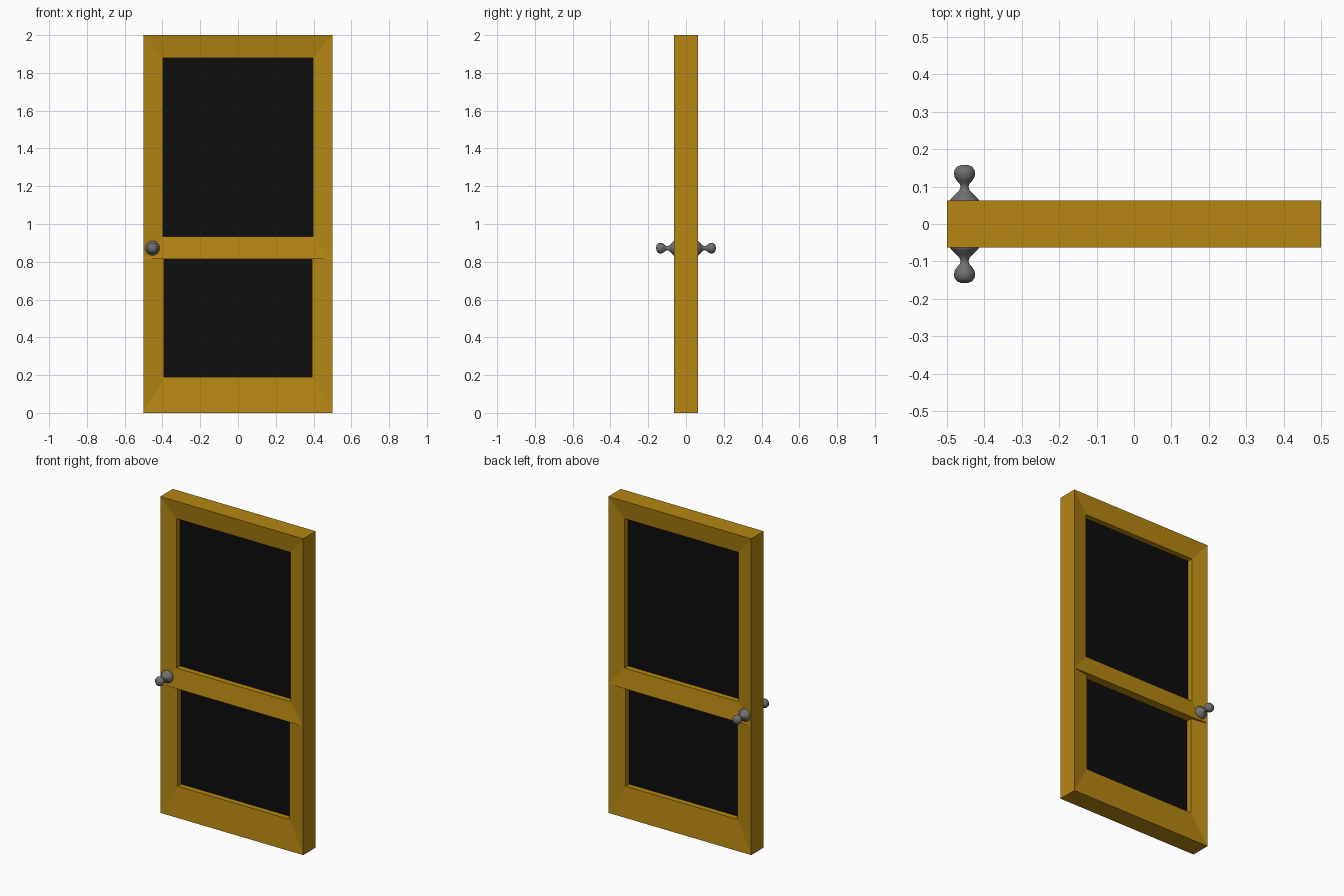
import bpy, bmesh, math
from mathutils import Vector

if "Cube" in bpy.data.objects:
    bpy.data.objects.remove(bpy.data.objects["Cube"])

HALF = 0.0625      # half door thickness
LIP = HALF - 0.018  # depth of the bevelled inner edge
PANEL = 0.009      # half panel thickness


def material(name, color):
    m = bpy.data.materials.new(name)
    m.diffuse_color = (*color, 1)
    m.use_nodes = True
    m.node_tree.nodes["Principled BSDF"].inputs["Base Color"].default_value = m.diffuse_color
    return m


def finish(name, bm, mat, mirror=True):
    mesh = bpy.data.meshes.new(name)
    bm.to_mesh(mesh)
    bm.free()
    ob = bpy.data.objects.new(name, mesh)
    bpy.context.collection.objects.link(ob)
    mesh.materials.append(mat)
    if mirror:
        mod = ob.modifiers.new("front_to_back", 'MIRROR')
        mod.use_axis = (False, True, False)
        mod.use_clip = True
    return ob


def mitred_frame(name, outer, inner, closed, mat):
    """Front half of a sloped frame: outer side, slope, inner side."""
    bm = bmesh.new()
    stages = [(outer, 0), (outer, -HALF), (inner, -LIP), (inner, 0)]
    rows = [[bm.verts.new((x, y, z)) for x, z in pts] for pts, y in stages]
    n = len(outer)
    for a, b in zip(rows, rows[1:]):
        for i in range(n if closed else n - 1):
            j = (i + 1) % n
            bm.faces.new((a[i], a[j], b[j], b[i]))
    return finish(name, bm, mat)


def panel(name, half_width, z0, z1, mat):
    bm = bmesh.new()
    bmesh.ops.create_cube(bm, size=1)
    bmesh.ops.scale(bm, vec=(2 * half_width, 2 * PANEL, z1 - z0), verts=bm.verts)
    bmesh.ops.translate(bm, vec=(0, 0, (z0 + z1) / 2), verts=bm.verts)
    return finish(name, bm, mat, mirror=False)


wood = material("wood", (0.46, 0.24, 0.006))
black = material("black_panel", (0.004, 0.004, 0.004))
metal = material("dark_metal", (0.16, 0.16, 0.16))

# Upper frame with the middle rail, and the U-shaped lower frame
mitred_frame("upper_frame",
             [(-0.5, 0.815), (0.5, 0.815), (0.5, 2), (-0.5, 2)],
             [(-0.398, 0.935), (0.398, 0.935), (0.398, 1.88), (-0.398, 1.88)],
             True, wood)
mitred_frame("lower_frame",
             [(-0.5, 0.815), (-0.5, 0), (0.5, 0), (0.5, 0.815)],
             [(-0.392, 0.815), (-0.392, 0.19), (0.392, 0.19), (0.392, 0.815)],
             False, wood)

# Dark panels
panel("upper_panel", 0.398, 0.935, 1.88, black)
panel("lower_panel", 0.392, 0.19, 0.815, black)

# Lathed knob on both sides: (radius, distance from door centre)
profile = [(0, 0.046), (0.036, 0.046), (0.0385, 0.055), (0.0385, 0.064),
           (0.035, 0.069), (0.024, 0.079), (0.014, 0.090), (0.0105, 0.099),
           (0.0125, 0.106), (0.020, 0.115), (0.026, 0.124), (0.0285, 0.135),
           (0.0265, 0.145), (0.020, 0.153), (0.011, 0.157), (0, 0.158)]
cx, cz = -0.453, 0.872
bm = bmesh.new()
verts = [bm.verts.new((cx + r, -y, cz)) for r, y in profile]
edges = [bm.edges.new(p) for p in zip(verts, verts[1:])]
bmesh.ops.spin(bm, geom=verts + edges, cent=(cx, 0, cz), axis=(0, 1, 0),
               angle=math.tau, steps=32)
bmesh.ops.remove_doubles(bm, verts=bm.verts, dist=1e-5)
bmesh.ops.recalc_face_normals(bm, faces=bm.faces)
knob = finish("door_knobs", bm, metal)
bpy.context.view_layer.objects.active = knob
knob.select_set(True)
bpy.ops.object.shade_smooth_by_angle(angle=math.radians(50))
